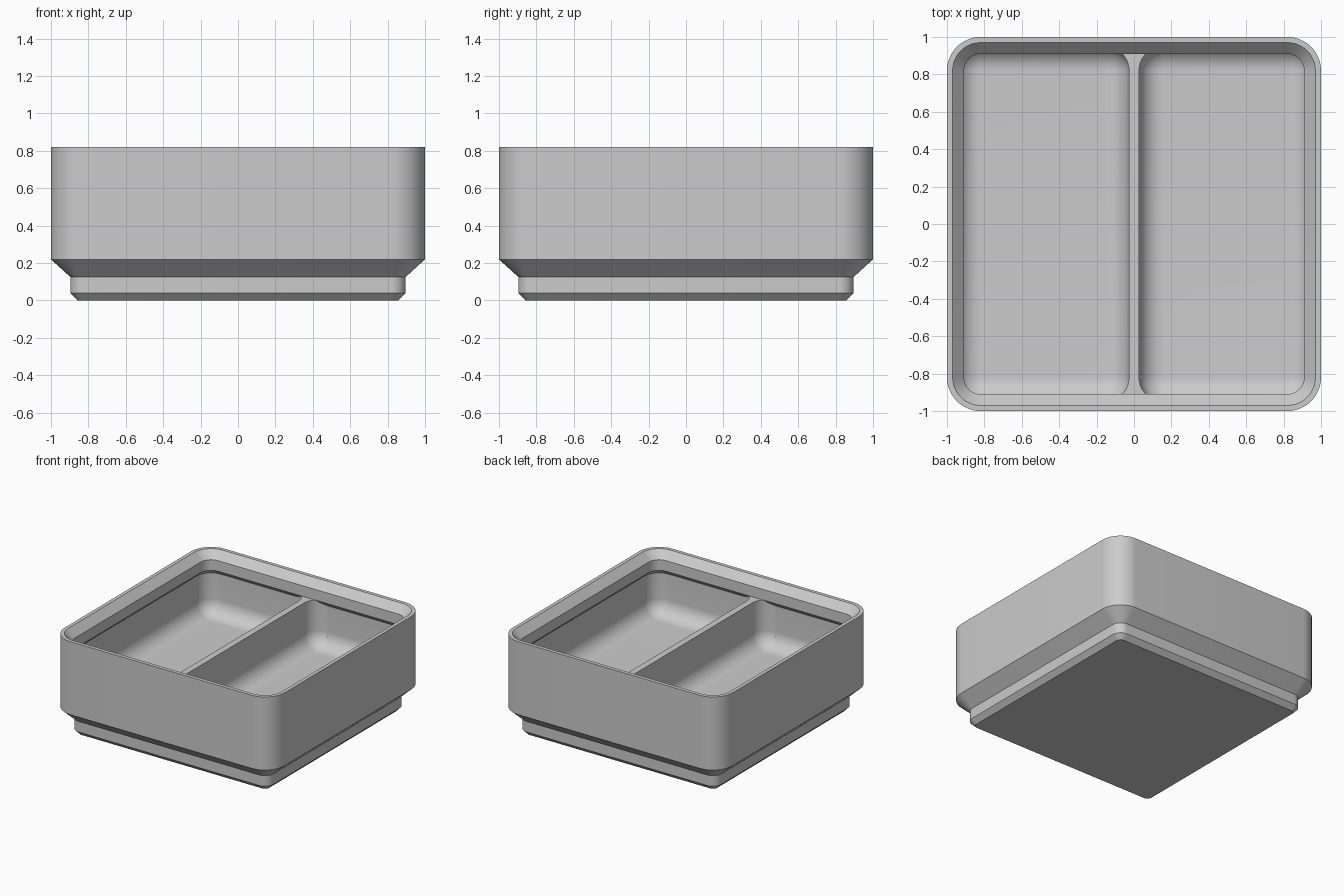
import bpy
import bmesh
from math import sin, cos, pi

if "Cube" in bpy.data.objects:
    bpy.data.objects.remove(bpy.data.objects["Cube"], do_unlink=True)

STEPS = 12        # segments per rounded corner
CORE = 0.82       # corner arc centre shared by all tray outlines
WALL = 0.95       # inner face of the side walls
FLOOR = 0.29      # compartment floor height
LEDGE = 0.67      # divider top and underside of the lip
DIVIDER = 0.027   # half thickness of the divider
FILLET = 0.128    # floor and compartment corner radius

grey = bpy.data.materials.new("plain grey")
grey.use_nodes = True
grey.diffuse_color = (0.6, 0.6, 0.6, 1)
grey.node_tree.nodes["Principled BSDF"].inputs["Base Color"].default_value = (0.6, 0.6, 0.6, 1)


def outline(bm, cx, hx, hy, r, z):
    """Rounded rectangle of vertices at height z."""
    ring = []
    for quarter, (sx, sy) in enumerate(((1, 1), (-1, 1), (-1, -1), (1, -1))):
        for i in range(STEPS + 1):
            a = (quarter + i / STEPS) * pi / 2
            ring.append(bm.verts.new((cx + sx * (hx - r) + r * cos(a),
                                      sy * (hy - r) + r * sin(a), z)))
    return ring


def loft(name, sections):
    """Skin a stack of outlines (cx, hx, hy, r, z) and cap both ends."""
    bm = bmesh.new()
    rings = [outline(bm, *s) for s in sections]
    for low, high in zip(rings, rings[1:]):
        for i in range(len(low)):
            j = (i + 1) % len(low)
            bm.faces.new((low[i], low[j], high[j], high[i]))
    bm.faces.new(rings[0][::-1])
    bm.faces.new(rings[-1])
    bmesh.ops.recalc_face_normals(bm, faces=bm.faces)
    mesh = bpy.data.meshes.new(name)
    bm.to_mesh(mesh)
    bm.free()
    mesh.materials.append(grey)
    obj = bpy.data.objects.new(name, mesh)
    bpy.context.collection.objects.link(obj)
    return obj


def activate(obj):
    bpy.ops.object.select_all(action="DESELECT")
    obj.select_set(True)
    bpy.context.view_layer.objects.active = obj


def fillet_steps():
    """Inset and height of the floor fillet, from the wall down to the floor."""
    for i in range(STEPS + 1):
        a = i / STEPS * pi / 2
        yield FILLET * (1 - cos(a)), FLOOR + FILLET * (1 - sin(a))


# Tray shell: stepped foot, walls, stacking lip, undercut, filleted floor
profile = [(0.858, 0), (0.896, 0.039), (0.896, 0.125), (1, 0.22), (1, 0.82),
           (0.97, 0.82), (0.91, 0.757), (0.91, LEDGE), (WALL, LEDGE - 0.04)]
profile += [(WALL - inset, z) for inset, z in fillet_steps()]
tray = loft("tray_shell", [(0, h, h, h - CORE, z) for h, z in profile])

# Divider: a block trimmed by the two rounded compartments
width = DIVIDER + FILLET
divider = loft("divider", [(0, width, 0.97, 0.001, z) for z in (FLOOR - 0.05, LEDGE)])
half = (WALL - DIVIDER) / 2
for side in (-1, 1):
    cx = side * (WALL + DIVIDER) / 2
    sections = [(cx, half, WALL, FILLET + 0.002, 0.9)]
    sections += [(cx, half - d, WALL - d, FILLET + 0.002 - d, z) for d, z in fillet_steps()]
    cutter = loft("compartment_cutter", sections)
    cutter.hide_render = True
    cut = divider.modifiers.new("compartment", "BOOLEAN")
    cut.operation = "DIFFERENCE"
    cut.solver = "EXACT"
    cut.object = cutter
    activate(divider)
    bpy.ops.object.modifier_apply(modifier=cut.name)
    bpy.data.objects.remove(cutter, do_unlink=True)

# Smooth the rounded surfaces, keep the chamfers crisp
for part in (tray, divider):
    activate(part)
    bpy.ops.object.shade_smooth_by_angle(angle=pi / 6)
